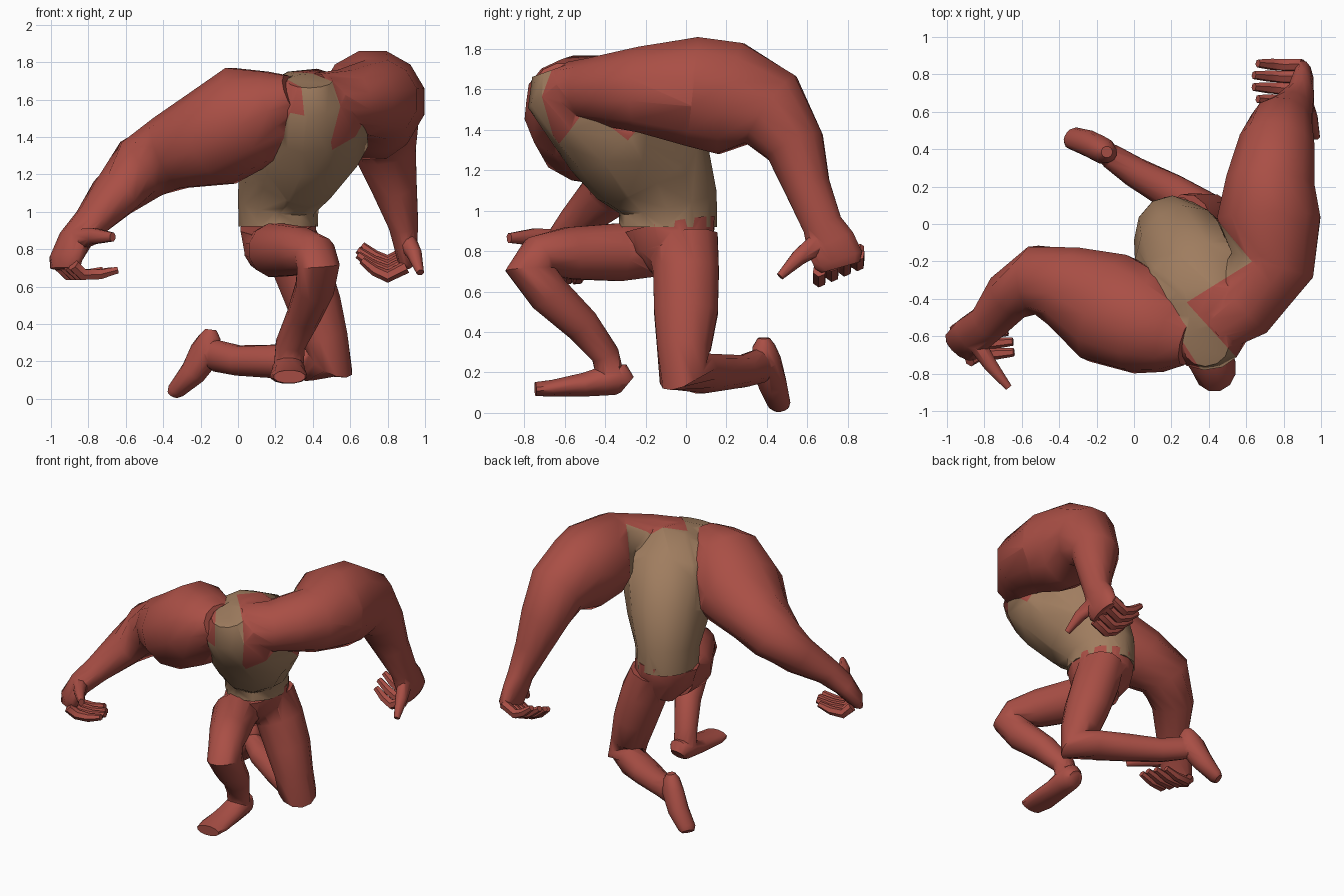
import bpy, bmesh, math
from mathutils import Vector


def material(name, rgb):
    m = bpy.data.materials.new(name)
    m.diffuse_color = (*rgb, 1)
    return m


RED = material("muted red", (0.40, 0.078, 0.06))
TAN = material("tan", (0.35, 0.205, 0.115))
PARTS = []


def tube(name, rings, ref=(1, 0, 0), sides=12):
    """Loft elliptical rings (x, y, z, a, b); b lies along ref, a across it."""
    bm = bmesh.new()
    pts = [Vector(r[:3]) for r in rings]
    ref = Vector(ref)
    loops = []
    for i, r in enumerate(rings):
        t = Vector()
        if i > 0:
            t += (pts[i] - pts[i - 1]).normalized()
        if i < len(pts) - 1:
            t += (pts[i + 1] - pts[i]).normalized()
        t.normalize()
        v = (ref - t * ref.dot(t)).normalized()
        u = t.cross(v)
        loop = []
        for k in range(sides):
            w = 2 * math.pi * (k + 0.5) / sides
            loop.append(bm.verts.new(pts[i] + u * r[3] * math.cos(w) * 1.02 + v * r[4] * math.sin(w) * 1.02))
        loops.append(loop)
    for p, q in zip(loops, loops[1:]):
        for k in range(sides):
            n = (k + 1) % sides
            bm.faces.new((p[k], p[n], q[n], q[k]))
    bm.faces.new(loops[0])
    bm.faces.new(loops[-1])
    bmesh.ops.recalc_face_normals(bm, faces=bm.faces)
    me = bpy.data.meshes.new(name)
    bm.to_mesh(me)
    bm.free()
    me.materials.append(RED)
    me.materials.append(TAN)
    ob = bpy.data.objects.new(name, me)
    bpy.context.collection.objects.link(ob)
    PARTS.append(ob)
    return ob


def fingers(side, knuckle, across, bend, reach, ref):
    """Four curled fingers spread along the knuckle line."""
    for i, s in enumerate((-1, -0.33, 0.33, 1)):
        base = Vector(knuckle) + Vector(across) * s
        mid = base + Vector(bend)
        tip = base + Vector(reach) * (1 - 0.12 * abs(s))
        half = (mid + tip) / 2 + Vector((0, 0, -0.012))
        tube(f"{side}_finger_{i + 1}",
             [(*base, .034, .034), (*mid, .034, .034), (*half, .029, .031), (*tip, .02, .022)],
             ref, 6)


# Torso leaning forward, ending in a flat neck strip
torso = tube("torso", [
    (.215, -.09, .92, .24, .205), (.215, -.09, 1.04, .245, .21),
    (.265, -.17, 1.22, .31, .265), (.365, -.33, 1.42, .32, .335),
    (.385, -.49, 1.54, .27, .30), (.385, -.63, 1.63, .19, .19),
    (.385, -.655, 1.70, .11, .12)], (.95, .26, 0))

# Pelvis
tube("pelvis", [
    (.215, -.09, .925, .24, .205), (.225, -.07, .82, .215, .195),
    (.25, -.03, .69, .1, .11)])

# Right arm, sweeping out to the side
tube("right_arm", [
    (.30, -.62, 1.62, .14, .12), (.21, -.59, 1.58, .21, .185),
    (.07, -.535, 1.52, .275, .28), (-.14, -.45, 1.39, .305, .265),
    (-.36, -.34, 1.315, .225, .205),
    (-.52, -.30, 1.23, .185, .18), (-.66, -.38, 1.09, .14, .13),
    (-.78, -.53, .95, .105, .09), (-.87, -.60, .85, .11, .075),
    (-.92, -.65, .75, .105, .06), (-.925, -.66, .695, .085, .035)], (0, 0, 1))
fingers("right", (-.92, -.65, .715), (-.04, .08, 0), (.05, .03, -.05), (.27, .05, -.03), (0, 1, 0))
tube("right_thumb", [
    (-.86, -.61, .85, .055, .06), (-.77, -.75, .87, .04, .045),
    (-.67, -.875, .865, .02, .025)], (0, 0, 1), 8)

# Left arm, swung back with the forearm hanging
left_arm = tube("left_arm", [
    (.42, -.55, 1.59, .15, .15), (.57, -.44, 1.595, .165, .20),
    (.74, -.22, 1.6, .215, .23), (.72, .03, 1.59, .275, .28),
    (.73, .22, 1.555, .285, .24), (.765, .42, 1.5, .21, .205),
    (.79, .54, 1.32, .15, .165), (.84, .6, 1.12, .115, .12),
    (.885, .675, .93, .10, .08), (.895, .715, .84, .125, .065),
    (.905, .755, .755, .125, .055), (.905, .765, .72, .1, .03)])
fingers("left", (.9, .755, .745), (0, .095, .04), (-.1, 0, -.05), (-.27, .01, .04), (0, .9, .4))
tube("left_thumb", [
    (.90, .67, .85, .06, .05), (.945, .56, .77, .042, .04),
    (.975, .465, .675, .02, .02)], sides=8)

# Front leg: raised knee with the foot planted
tube("front_leg", [
    (.16, -.1, .80, .12, .13), (.2, -.33, .795, .145, .15),
    (.33, -.58, .79, .13, .13), (.41, -.73, .775, .105, .115),
    (.43, -.77, .71, .125, .115), (.41, -.68, .59, .105, .105),
    (.35, -.52, .44, .09, .09), (.28, -.40, .29, .07, .08),
    (.27, -.37, .16, .07, .08)])
tube("front_foot", [
    (.27, -.29, .14, .05, .05), (.27, -.32, .165, .08, .08),
    (.27, -.40, .16, .075, .085), (.27, -.5, .14, .06, .09),
    (.27, -.66, .122, .042, .10), (.275, -.745, .118, .035, .085)])

# Kneeling leg with the shin on the ground behind
tube("kneeling_leg", [
    (.285, -.02, .86, .18, .14), (.34, 0, .7, .165, .155),
    (.41, 0, .5, .16, .145), (.465, -.01, .32, .135, .125),
    (.495, -.015, .195, .125, .13), (.38, .07, .195, .10, .105),
    (.2, .17, .2, .09, .10), (0, .28, .205, .08, .08),
    (-.12, .36, .23, .085, .065), (-.18, .40, .24, .06, .05)])
tube("kneeling_foot", [
    (-.145, .385, .37, .03, .03), (-.15, .385, .33, .06, .055),
    (-.17, .395, .25, .09, .07), (-.24, .43, .14, .07, .07),
    (-.33, .46, .045, .045, .06), (-.345, .47, .025, .03, .045)],
    (.5, .86, 0))

# The back, belly and neck strip are tan; three upright planes bound the red shoulders
PLANES = [(Vector((.30, -.44, 0)), Vector((.74, .67, 0))),
          (Vector((.28, -.42, 0)), Vector((.53, -.85, 0))),
          (Vector((.28, -.66, 0)), Vector((-.84, -.54, 0))),
          (Vector((.63, -.2, 0)), Vector((.766, .643, 0)))]
for ob in (torso, left_arm):
    bm = bmesh.new()
    bm.from_mesh(ob.data)
    for co, no in PLANES:
        bmesh.ops.bisect_plane(bm, geom=bm.verts[:] + bm.edges[:] + bm.faces[:], plane_co=co, plane_no=no)
    for f in bm.faces:
        c = f.calc_center_median()
        left, front, right, outer = [(c - co).dot(no) > 0 for co, no in PLANES]
        if ob is torso:
            red = (left and front and c.z > 1.44) or (right and c.z > 1.45)
        else:
            red = front or outer or c.z < 1.45
        f.material_index = 0 if red else 1
    bm.to_mesh(ob.data)
    bm.free()

# Fuse all parts into one skin
body = PARTS[0]
rest = bpy.data.collections.new("fused_parts")
for ob in PARTS[1:]:
    rest.objects.link(ob)
mod = body.modifiers.new("fuse", 'BOOLEAN')
mod.operation = 'UNION'
mod.operand_type = 'COLLECTION'
mod.collection = rest
mod.solver = 'EXACT'
mod.use_self = True
bpy.ops.object.select_all(action='DESELECT')
body.select_set(True)
bpy.context.view_layer.objects.active = body
bpy.ops.object.modifier_apply(modifier="fuse")
for ob in PARTS[1:]:
    bpy.data.objects.remove(ob)
body.name = "body"
bpy.ops.object.shade_smooth_by_angle(angle=math.radians(50))
